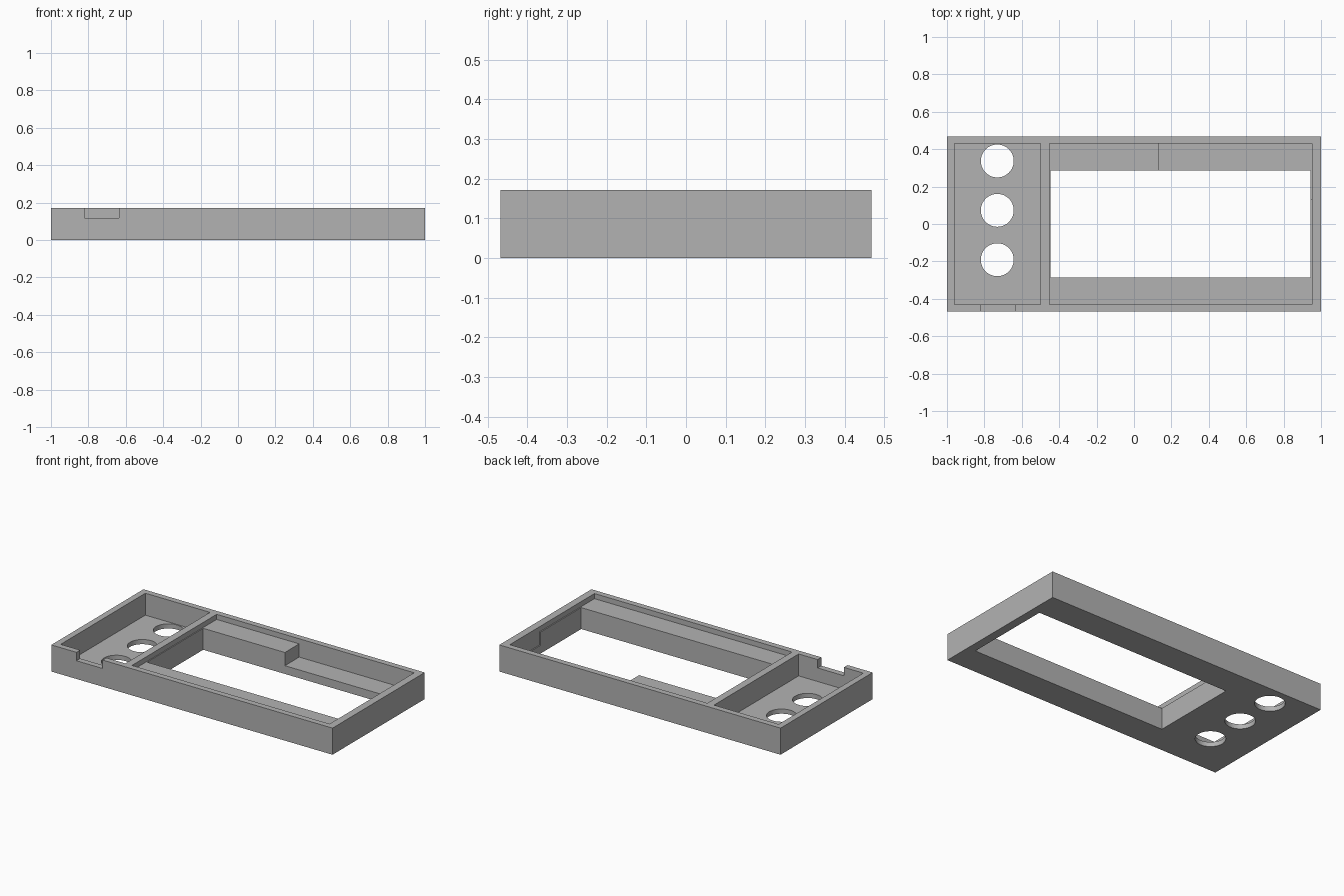
import bpy

cube = bpy.data.objects.get("Cube")
if cube:
    bpy.data.objects.remove(cube, do_unlink=True)

W, D, H = 1.0, 0.468, 0.171      # half width, half depth, height
TOP = H + 0.1                    # cutters run past the top
POCKET_Y = 0.43

grey = bpy.data.materials.new("plain grey")
grey.use_nodes = True
colour = (0.45, 0.45, 0.45, 1)
grey.diffuse_color = colour
grey.node_tree.nodes["Principled BSDF"].inputs["Base Color"].default_value = colour


def box(name, x, y, z):
    """Box from (low, high) ranges on each axis."""
    bpy.ops.mesh.primitive_cube_add(size=1)
    ob = bpy.context.object
    ob.name = name
    ob.location = [(a + b) / 2 for a, b in (x, y, z)]
    ob.scale = [b - a for a, b in (x, y, z)]
    bpy.ops.object.transform_apply(location=True, rotation=False, scale=True)
    return ob


def cut(target, cutter):
    """Subtract the cutter, then remove it."""
    cutter.hide_render = True
    mod = target.modifiers.new("cut", "BOOLEAN")
    mod.operation = "DIFFERENCE"
    mod.solver = "EXACT"
    mod.object = cutter
    bpy.context.view_layer.objects.active = target
    bpy.ops.object.modifier_apply(modifier=mod.name)
    bpy.data.objects.remove(cutter, do_unlink=True)


# Solid outer block
case = box("panel_case", (-W, W), (-D, D), (0, H))
case.data.materials.append(grey)

# Deep control pocket and shallow screen recess
cut(case, box("control_pocket", (-0.96, -0.5), (-POCKET_Y, POCKET_Y), (0.03, TOP)))
cut(case, box("screen_recess", (-0.453, 0.952), (-POCKET_Y, POCKET_Y), (0.138, TOP)))

# Lower shelf in the back left corner of the recess
cut(case, box("connector_recess", (0.134, 0.952), (0.13, POCKET_Y), (0.053, TOP)))

# Screen window right through
cut(case, box("screen_window", (-0.447, 0.945), (-0.285, 0.285), (-0.1, TOP)))

# Cable notch in the front wall
cut(case, box("cable_notch", (-0.822, -0.635), (-D - 0.1, -POCKET_Y + 0.02), (0.117, TOP)))

# Three round control holes
for y in (0.337, 0.073, -0.191):
    bpy.ops.mesh.primitive_cylinder_add(vertices=48, radius=0.088, depth=0.2,
                                        location=(-0.731, y, 0))
    cut(case, bpy.context.object)

# Keep edges crisp, round the hole walls
bpy.ops.object.select_all(action="DESELECT")
case.select_set(True)
bpy.context.view_layer.objects.active = case
bpy.ops.object.shade_smooth_by_angle()
